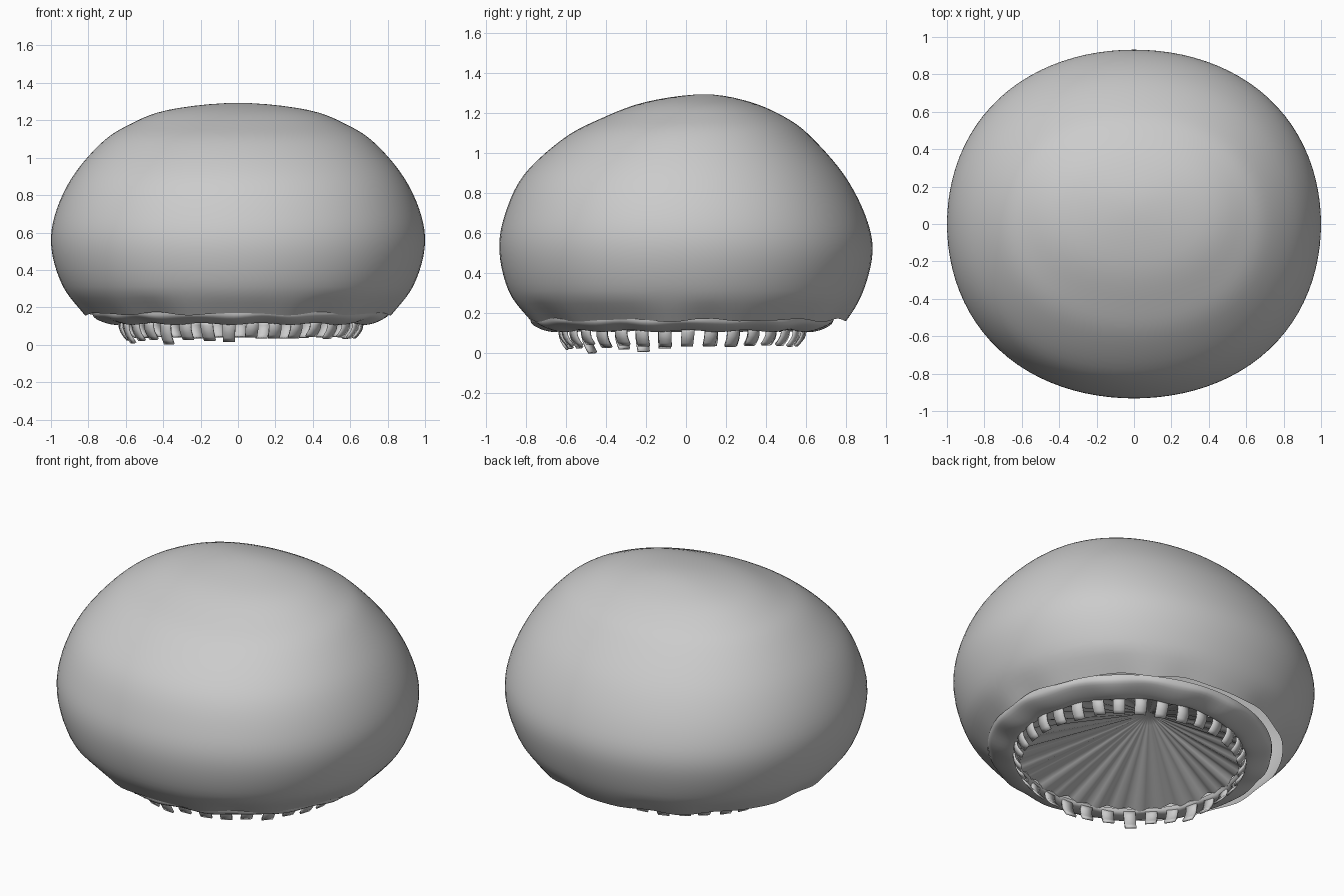
import bpy, bmesh, random
from math import sin, cos, pi, tau

if "Cube" in bpy.data.objects:
    bpy.data.objects.remove(bpy.data.objects["Cube"])

random.seed(4)
RX, RY = 0.015, -0.018   # centre of the gathered rim


def finish(name, bm, thickness=0.0):
    bmesh.ops.recalc_face_normals(bm, faces=bm.faces[:])
    me = bpy.data.meshes.new(name)
    bm.to_mesh(me)
    bm.free()
    ob = bpy.data.objects.new(name, me)
    bpy.context.collection.objects.link(ob)
    if thickness:
        m = ob.modifiers.new("thickness", 'SOLIDIFY')
        m.thickness = thickness
        m.offset = -1
    bpy.ops.object.select_all(action='DESELECT')
    ob.select_set(True)
    bpy.context.view_layer.objects.active = ob
    bpy.ops.object.shade_smooth_by_angle(angle=0.9)
    return ob


def spline(pts, steps):
    # Catmull-Rom through the profile points
    out = []
    for i in range(1, len(pts) - 2):
        for k in range(steps):
            t = k / steps
            out.append([0.5 * (2 * b + (c - a) * t + (2 * a - 5 * b + 4 * c - d) * t * t
                               + (3 * b - a - 3 * c + d) * t ** 3)
                        for a, b, c, d in zip(*pts[i - 1:i + 3])])
    return out + [list(pts[-2])]


def loft(bm, rings):
    rows = [[bm.verts.new(p) for p in r] for r in rings]
    n = len(rows[0])
    for a, b in zip(rows, rows[1:]):
        for i in range(n):
            j = (i + 1) % n
            bm.faces.new((a[i], a[j], b[j], b[i]))
    return rows


def close(bm, ring, point):
    tip = bm.verts.new(point)
    for i in range(len(ring)):
        bm.faces.new((ring[i], ring[(i + 1) % len(ring)], tip))


# Puffy cap dome: half width, half depth, y centre, z
N = 96
levels = [(0.68, 0.66, 0.01, 0.02),
          (0.82, 0.79, 0.01, 0.165), (0.935, 0.885, 0.0, 0.31), (0.997, 0.932, 0.0, 0.51),
          (0.98, 0.9, -0.005, 0.69), (0.89, 0.8, -0.01, 0.89), (0.74, 0.625, 0.01, 1.07),
          (0.595, 0.47, 0.04, 1.17), (0.375, 0.26, 0.06, 1.255), (0.0, 0.0, 0.09, 1.293),
          (-0.375, -0.26, 0.06, 1.255)]
bm = bmesh.new()
rings = []
for rx, ry, cy, z in spline(levels, 5)[:-1]:
    edge = max(0, 1 - (z - 0.16) / 0.12)
    ring = []
    for i in range(N):
        a = tau * i / N
        full = 1 + 0.02 * sin(2 * a) ** 2 * (1 - edge)
        ring.append((rx * full * cos(a), cy + ry * full * sin(a),
                     z + 0.007 * edge * (sin(11 * a) + 0.5 * sin(17 * a))))
    rings.append(ring)
rows = loft(bm, rings)
close(bm, rows[-1], (0, 0.09, 1.293))
finish("cap_dome", bm)

# Gathered hem band tucked under the dome
bm = bmesh.new()
hem = [(0.80, 0.22), (0.795, 0.185), (0.785, 0.15), (0.735, 0.125), (0.68, 0.112),
       (0.645, 0.115), (0.63, 0.135), (0.62, 0.17)]
rings = []
for k, (r, z) in enumerate(spline(hem, 3)):
    w = sin(pi * min(1, k / 15))
    ring = []
    for i in range(132):
        a = tau * i / 132
        q = r + 0.006 * w * sin(19 * a)
        ring.append((RX + q * cos(a), RY + q * 0.955 * sin(a), z + 0.006 * w * sin(13 * a + 1)))
    rings.append(ring)
loft(bm, rings)
finish("hem_band", bm)

# Pleated inner sheet rising gently to a gathered centre
bm = bmesh.new()
rings = []
for k in range(8):
    t = k / 8
    ring = []
    for i in range(132):
        a = tau * i / 132
        pleat = 0.011 * (1 - t) * (sin(33 * a) + 0.6 * sin(14 * a))
        ring.append((RX + 0.632 * (1 - t) * cos(a) - 0.07 * t,
                     RY + 0.604 * (1 - t) * sin(a) + 0.08 * t, 0.135 + 0.24 * t + pleat))
    rings.append(ring)
rows = loft(bm, rings)
close(bm, rows[-1], (RX - 0.07, RY + 0.08, 0.375))
finish("inner_sheet", bm)

# Ring of small curled elastic tabs
bm = bmesh.new()
TABS = 33
for i in range(TABS):
    a0 = tau * (i + 0.25) / TABS
    low = 0.036 + random.uniform(-0.006, 0.006)
    if cos(a0 - 4.0) > 0.75:
        low -= random.uniform(0.005, 0.034)
    skew = random.uniform(-0.012, 0.012)
    grid = []
    for j in range(6):
        t = j / 5
        r = 0.655 - 0.04 * t + 0.014 * sin(pi * t)
        z = 0.122 + (max(low, 0.001) - 0.122) * t
        if i == 21:
            z = 0.122 - 0.122 * t   # lowest tab touches the ground
        grid.append([bm.verts.new((RX + r * cos(a), RY + r * 0.945 * sin(a), z))
                     for a in (a0 + skew * t + s * 0.052 for s in (-1, 0, 1))])
    for p, q in zip(grid, grid[1:]):
        for k in range(2):
            bm.faces.new((p[k], q[k], q[k + 1], p[k + 1]))
finish("elastic_tabs", bm, 0.012)
